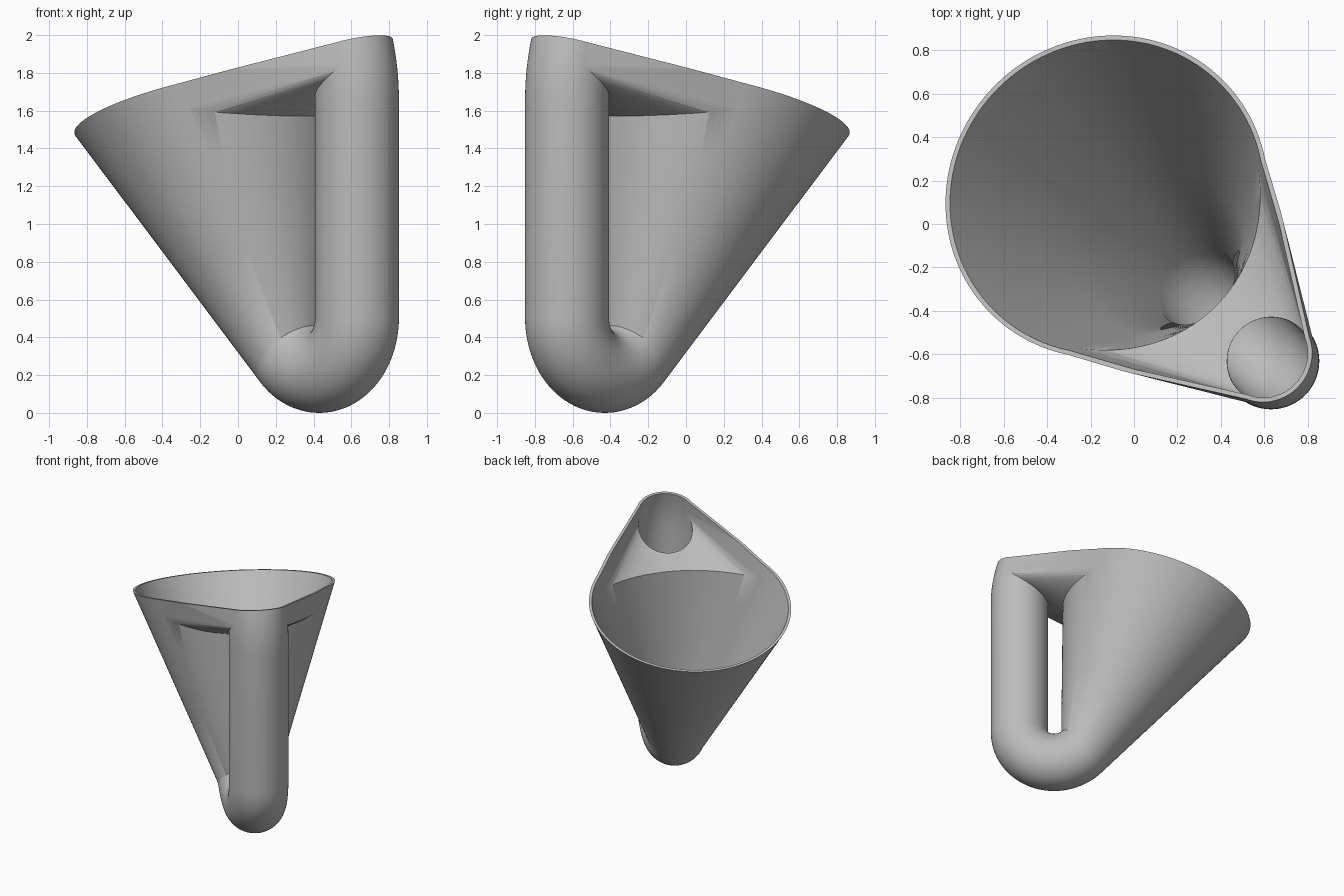
import bpy, bmesh, math
from mathutils import Vector, Matrix

cube = bpy.data.objects.get("Cube")
if cube:
    bpy.data.objects.remove(cube, do_unlink=True)

SEG = 128
TILT = math.atan(0.295)          # slope of the rim
WALL = 0.021
TUBE_R, TUBE_U = 0.222, 0.891    # upright handle tube
BEND_R, BEND_U, BEND_Z = 0.283, 0.608, 0.505
JOIN = math.radians(45)          # where the elbow meets the cone
NECK_Z = 1.655                   # where the tube starts leaning to the rim


def place(u, v, z):
    """The vessel lies along the diagonal: u runs from mouth to handle."""
    return Vector(((u + v) / math.sqrt(2), (v - u) / math.sqrt(2), z))


def ring_pt(u, z, tilt, r, a):
    return place(u + r * math.cos(a) * math.cos(tilt), r * math.sin(a),
                 z + r * math.cos(a) * math.sin(tilt))


def cone_pt(a, t, inset):
    """t = 0 at the elbow, 1 at the rim."""
    low = ring_pt(BEND_U - BEND_R * math.cos(JOIN), BEND_Z - BEND_R * math.sin(JOIN),
                  JOIN, TUBE_R - inset, a)
    high = ring_pt(-0.177, 1.633, TILT, 0.757 - inset, a)
    return low.lerp(high, t)


def neck_pt(a, s, inset, extra=0.0):
    """s = 0 at the start of the lean, 1 at the rim."""
    b = TILT * s
    return ring_pt(TUBE_U - 1 + math.cos(b) - extra * math.sin(b),
                   NECK_Z + math.sin(b) + extra * math.cos(b), b, TUBE_R - inset, a)


def finish(bm, name):
    bmesh.ops.recalc_face_normals(bm, faces=bm.faces)
    mesh = bpy.data.meshes.new(name)
    bm.to_mesh(mesh)
    bm.free()
    obj = bpy.data.objects.new(name, mesh)
    bpy.context.collection.objects.link(obj)
    return obj


def make_body(name, inset):
    """Cone, elbow and handle tube lofted as one closed solid."""
    angles = [math.tau * i / SEG for i in range(SEG)]
    rings = [[cone_pt(a, t, inset) for a in angles] for t in (1.06, 0.7, 0.35)]
    for i in range(37):
        p = JOIN + (math.pi - JOIN) * i / 36
        rings.append([ring_pt(BEND_U - BEND_R * math.cos(p), BEND_Z - BEND_R * math.sin(p),
                              p, TUBE_R - inset, a) for a in angles])
    # the elbow ends with its ring turned half way round, so mirror the angle
    for i in range(9):
        rings.append([neck_pt(math.pi - a, i / 8, inset) for a in angles])
    rings.append([neck_pt(math.pi - a, 1, inset, 0.08) for a in angles])
    bm = bmesh.new()
    loops = [[bm.verts.new(p) for p in ring] for ring in rings]
    for r0, r1 in zip(loops, loops[1:]):
        for i in range(SEG):
            j = (i + 1) % SEG
            bm.faces.new((r0[i], r0[j], r1[j], r1[i]))
    bm.faces.new(loops[0])
    bm.faces.new(loops[-1])
    return finish(bm, name)


def make_web(name, inset, lift):
    """Bridge with tangent walls that joins the cone mouth to the tube."""
    bm = bmesh.new()
    steps = 32
    for i in range(steps + 1):
        k = 2 * i / steps - 1
        a = k * math.radians(60)
        for t in (0.80 + 0.1 * k * k + lift, 1.05):
            bm.verts.new(cone_pt(a, t, inset))
        a = math.pi + k * math.radians(121)
        bm.verts.new(neck_pt(a, 0.4 * (1 + math.cos(a)) + lift * 3, inset))
        bm.verts.new(neck_pt(a, 1, inset))
        bm.verts.new(neck_pt(a, 1, inset, 0.06))
    res = bmesh.ops.convex_hull(bm, input=bm.verts)
    junk = {g for g in res["geom_interior"] + res["geom_unused"]
            if isinstance(g, bmesh.types.BMVert)}
    bmesh.ops.delete(bm, geom=list(junk), context='VERTS')
    return finish(bm, name)


def combine(target, other, operation):
    mod = target.modifiers.new(operation.lower(), 'BOOLEAN')
    mod.operation, mod.solver, mod.object = operation, 'EXACT', other
    bpy.ops.object.select_all(action='DESELECT')
    bpy.context.view_layer.objects.active = target
    target.select_set(True)
    bpy.ops.object.modifier_apply(modifier=mod.name)
    bpy.data.objects.remove(other, do_unlink=True)


# Hollow vessel: outer solid minus inner solid
vessel = make_body("vessel", 0)
combine(vessel, make_web("outer_web", 0.002, 0), 'UNION')
hollow = make_body("hollow", WALL)
combine(hollow, make_web("inner_web", WALL + 0.002, 0.018), 'UNION')
combine(vessel, hollow, 'DIFFERENCE')

# Slanted trim that leaves the flat rim
bm = bmesh.new()
bmesh.ops.create_cube(bm, size=4)
normal = (place(0, 0, 1) - place(math.tan(TILT), 0, 0)).normalized()
spin = Vector((0, 0, 1)).rotation_difference(normal).to_matrix().to_4x4()
bmesh.ops.transform(bm, matrix=Matrix.Translation(place(0, 0, 1.685) + normal * 2) @ spin,
                    verts=bm.verts)
combine(vessel, finish(bm, "rim_trim"), 'DIFFERENCE')

# Plain grey finish
grey = bpy.data.materials.new("plain_grey")
grey.use_nodes = True
colour = (0.5, 0.5, 0.5, 1)
grey.diffuse_color = colour
grey.node_tree.nodes["Principled BSDF"].inputs["Base Color"].default_value = colour
vessel.data.materials.clear()
vessel.data.materials.append(grey)
for poly in vessel.data.polygons:
    poly.material_index = 0
bpy.context.view_layer.objects.active = vessel
vessel.select_set(True)
bpy.ops.object.shade_smooth_by_angle(angle=math.radians(35))
